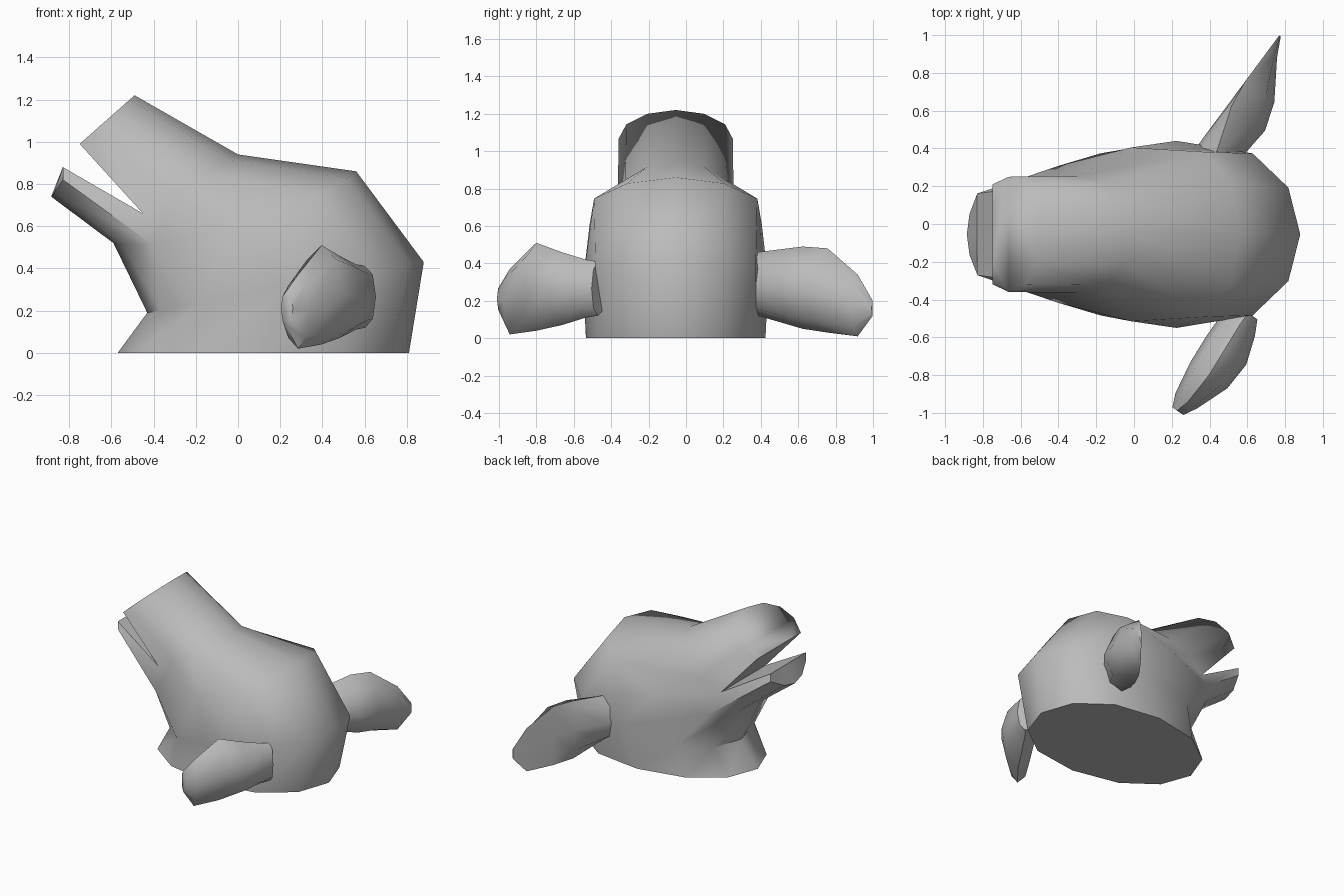
import bpy, bmesh, math
from mathutils import Vector

cube = bpy.data.objects.get("Cube")
if cube:
    bpy.data.objects.remove(cube)

SIDES = 12
MID_Y = -0.055

grey = bpy.data.materials.new("matte grey")
grey.use_nodes = True
grey.diffuse_color = (0.5, 0.5, 0.5, 1)
grey.node_tree.nodes["Principled BSDF"].inputs["Base Color"].default_value = (0.5, 0.5, 0.5, 1)


def finish(bm, name):
    bmesh.ops.recalc_face_normals(bm, faces=bm.faces)
    mesh = bpy.data.meshes.new(name)
    bm.to_mesh(mesh)
    bm.free()
    mesh.materials.append(grey)
    obj = bpy.data.objects.new(name, mesh)
    bpy.context.collection.objects.link(obj)
    bpy.ops.object.select_all(action="DESELECT")
    obj.select_set(True)
    bpy.context.view_layer.objects.active = obj
    bpy.ops.object.shade_smooth_by_angle(angle=math.radians(50))
    return mesh


def oval(bm, front, back, half_width, taper=0.0, flat=1.0, power=1.0, sag=0.0):
    """Tilted ring; flat < 1 cuts its front straight, power < 1 squares its ends,
    sag drops its sides."""
    front, back = Vector(front), Vector(back)
    centre = back + (front - back) / (1 + flat)
    ring = []
    for i in range(SIDES):
        a = math.tau * i / SIDES
        c, s = math.cos(a), math.sin(a)
        c = max(math.copysign(abs(c) ** power, c), -flat)
        p = centre + (back - centre) * c
        y = MID_Y + half_width * s * (1 + taper * c)
        ring.append(bm.verts.new((p.x, y, p.y - sag * s * s)))
    return ring


def bridge(bm, a, b, skip=()):
    n = len(a)
    for i in range(n):
        if i not in skip:
            bm.faces.new((a[i], a[(i + 1) % n], b[(i + 1) % n], b[i]))


# Head: neck base, cheeks, brow, mouth corner and snout end
bm = bmesh.new()
base = oval(bm, (-0.57, 0), (0.81, 0), 0.48, taper=0.05, power=0.92)
cheek = oval(bm, (-0.43, 0.19), (0.88, 0.43), 0.495, power=0.7)
brow = oval(bm, (-0.59, 0.52), (0.56, 0.86), 0.46, taper=0.14, power=0.55, sag=0.08)
mouth = oval(bm, (-0.45, 0.66), (0, 0.94), 0.31, flat=0.5)
snout = oval(bm, (-0.75, 0.99), (-0.49, 1.22), 0.305, flat=0.5)
jaw_span = range(4, 8)
bridge(bm, base, cheek)
bridge(bm, cheek, brow)
bridge(bm, brow, mouth, skip=jaw_span)
bridge(bm, mouth, snout)
bm.faces.new(base)
bm.faces.new(snout)

# Lower jaw: grown out of the gap between brow and mouth rings
upper, lower = [], []
for k in range(-2, 3):
    y = MID_Y - 0.108 * k
    upper.append(bm.verts.new((-0.83, y, 0.88)))
    lower.append(bm.verts.new((-0.885 + 0.014 * k * k, y, 0.74 + 0.02 * k * k)))
bridge(bm, mouth[4:9] + brow[4:9][::-1], upper + lower[::-1])
for k in range(4):
    bm.faces.new((upper[k], upper[k + 1], lower[k + 1], lower[k]))
head = finish(bm, "head")

# Soft rim around the snout end, sharp at the lip
for edge in head.edges:
    if max(head.vertices[v].co.z for v in edge.vertices) > 1.0:
        edge.use_edge_sharp = False


def ear(name, root, tip, stations):
    """Rings of (distance, low z, high z, front, rim, back), the last three
    measured across the line from root to tip."""
    root, tip = Vector(root), Vector(tip)
    along = (tip - root).normalized()
    out = Vector((abs(along.y), -abs(along.x)))
    bm = bmesh.new()
    rings = []
    for dist, low, high, front, rim, back in stations:
        ring = []
        for i in range(8):
            a = math.tau * i / 8
            s = math.sin(a)
            across = rim + abs(s) * ((back if s > 0 else front) - rim)
            p = root + along * dist + out * across
            z = (low + high) / 2 + (high - low) / 2 * math.cos(a)
            ring.append(bm.verts.new((p.x, p.y, z)))
        rings.append(ring)
    for a, b in zip(rings, rings[1:]):
        bridge(bm, a, b)
    bm.faces.new(rings[0])
    bm.faces.new(rings[-1])
    finish(bm, name)


ear("left_ear", (0.34, 0.42), (0.77, 1.0), [
    (-0.1, 0.14, 0.42, 0.0, 0.1, 0.22), (0.03, 0.12, 0.46, 0.0, 0.1, 0.22),
    (0.27, 0.05, 0.49, 0.0, 0.02, 0.24), (0.42, 0.03, 0.48, 0.0, 0.0, 0.19),
    (0.62, 0.01, 0.34, 0.0, 0.0, 0.06), (0.72, 0.12, 0.2, 0.0, 0.0, 0.01)])
ear("right_ear", (0.55, -0.53), (0.23, -0.985), [
    (-0.08, 0.12, 0.41, -0.08, 0.01, 0.07), (0, 0.11, 0.42, -0.1, 0.01, 0.11),
    (0.15, 0.07, 0.46, -0.1, 0.02, 0.16), (0.31, 0.04, 0.51, -0.09, 0.03, 0.15),
    (0.49, 0.02, 0.37, -0.06, 0.02, 0.08), (0.56, 0.13, 0.29, -0.03, 0.0, 0.04)])
